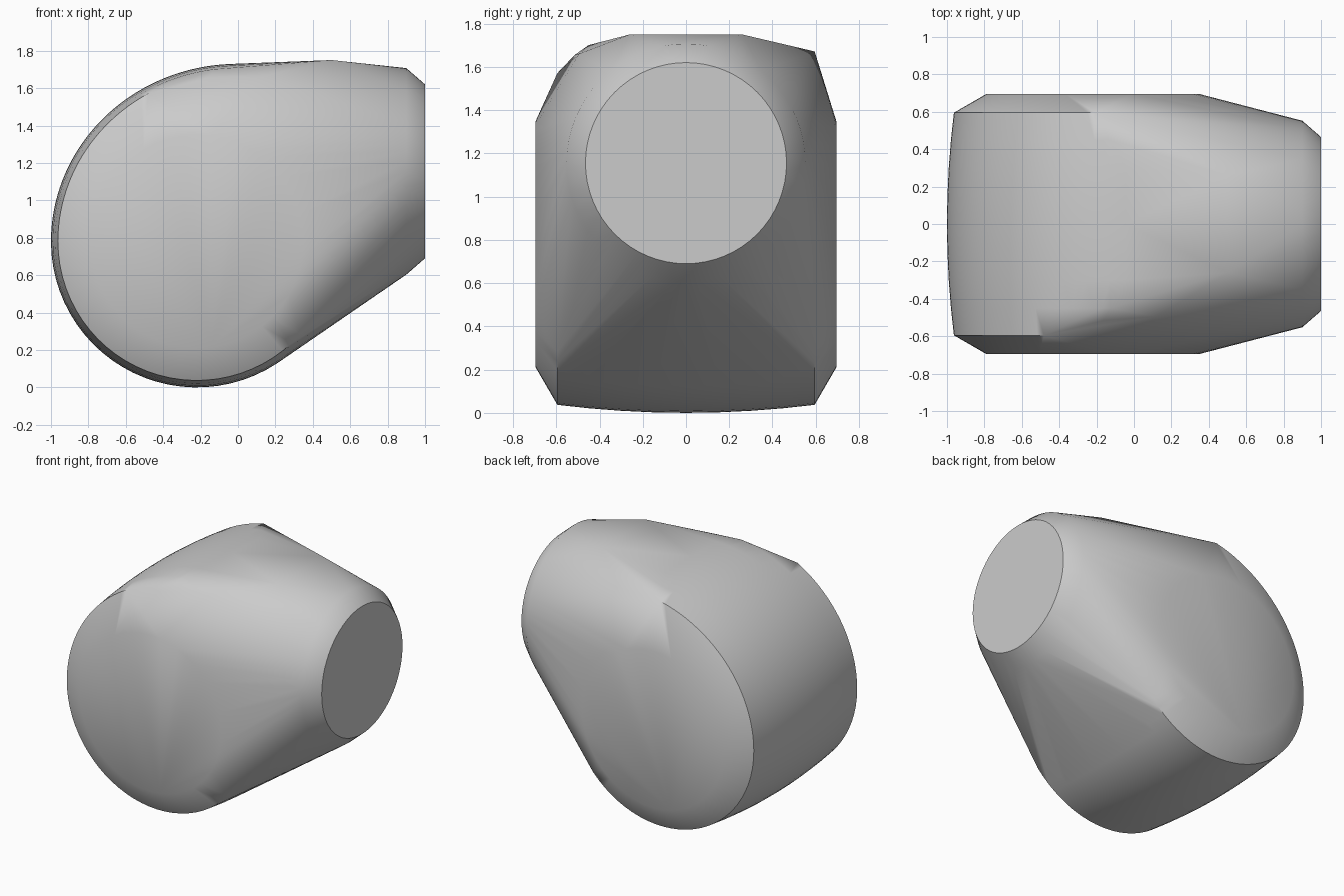
import bpy, bmesh
from math import sin, cos, radians, pi, tau

cube = bpy.data.objects.get("Cube")
if cube:
    bpy.data.objects.remove(cube, do_unlink=True)

CX, CZ = -0.22, 0.78      # centre of the round lower end


def ring(cx, cz, r, n):
    return [(cx + r * cos(tau * i / n), cz + r * sin(tau * i / n)) for i in range(n)]


def drum_outline(inset, end_x):
    """Round belly, then a flatter arc rising to the top, stopping at end_x."""
    pts = []
    for i in range(29):
        a = radians(-42) - i * radians(138) / 28
        pts.append((CX + (0.78 - inset) * cos(a), CZ + (0.78 - inset) * sin(a)))
    for i in range(1, 40):
        a = pi - i * radians(2.5)
        x, z = (1 - inset) * cos(a), CZ + (0.95 - inset) * sin(a)
        if x > end_x:
            break
        pts.append((x, z))
    return pts


points = []
# Barrel-shaped drum, drawn in slightly at both sides
for y, end_x in ((-0.595, -0.46), (-0.45, -0.1), (-0.3, 0.06), (-0.15, 0.06),
                 (0, 0.06), (0.15, 0.06), (0.3, 0), (0.45, -0.1), (0.595, -0.18)):
    inset = 0.037 * (y / 0.595) ** 2
    points += [(x, y, z) for x, z in drum_outline(inset, end_x)]
# Flat side discs
for side in (-1, 1):
    points += [(x, side * 0.695, z) for x, z in ring(CX, CZ, 0.57, 48)]
# Round end cap and the bevel behind it
for x, r in ((0.9, 0.552), (1.0, 0.465)):
    points += [(x, y, z) for y, z in ring(0, 1.155, r, 64)]
# Top ridge corners
points += [(0.5, 0.26, 1.75), (0.5, -0.26, 1.75), (0.12, -0.495, 1.66),
           (-0.16, -0.515, 1.655)]

# Wrap everything in one convex shell
bm = bmesh.new()
for p in points:
    bm.verts.new(p)
hull = bmesh.ops.convex_hull(bm, input=bm.verts)
spare = {g for g in hull["geom_interior"] + hull["geom_unused"]
         if isinstance(g, bmesh.types.BMVert)}
bmesh.ops.delete(bm, geom=list(spare), context='VERTS')
bmesh.ops.recalc_face_normals(bm, faces=bm.faces)
mesh = bpy.data.meshes.new("shell")
bm.to_mesh(mesh)
bm.free()
shell = bpy.data.objects.new("shell", mesh)
bpy.context.collection.objects.link(shell)

grey = bpy.data.materials.new("light_grey")
grey.use_nodes = True
colour = (0.6, 0.6, 0.6, 1)
grey.diffuse_color = colour
grey.node_tree.nodes["Principled BSDF"].inputs["Base Color"].default_value = colour
mesh.materials.append(grey)

bpy.ops.object.select_all(action='DESELECT')
shell.select_set(True)
bpy.context.view_layer.objects.active = shell
bpy.ops.object.shade_smooth_by_angle(angle=radians(38))
